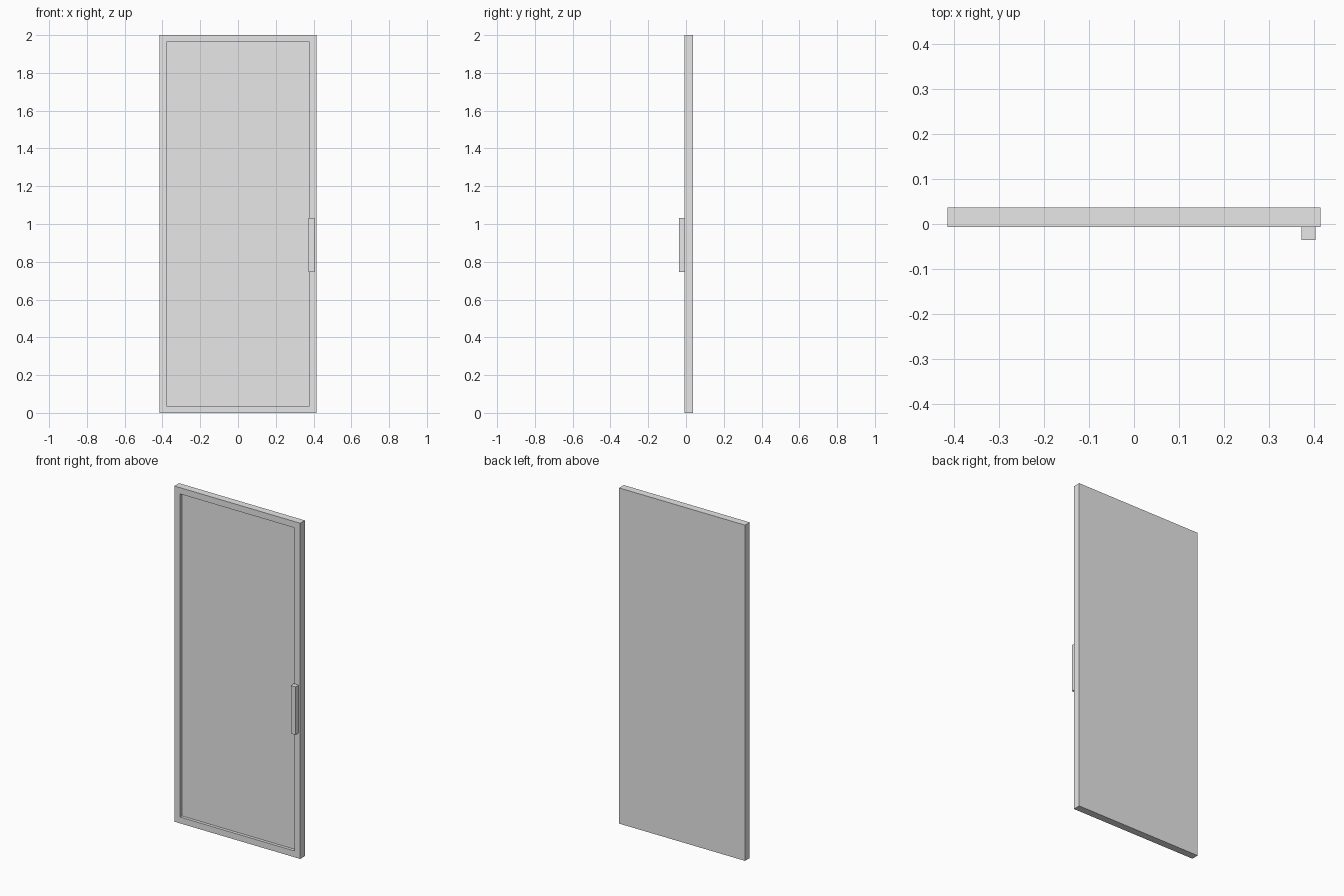
import bpy
import bmesh
from mathutils import Vector

cube = bpy.data.objects.get("Cube")
if cube:
    bpy.data.objects.remove(cube, do_unlink=True)

# Single plain grey finish
GREY = (0.8, 0.8, 0.8, 1)
mat = bpy.data.materials.new("light_grey")
mat.use_nodes = True
mat.diffuse_color = GREY
mat.node_tree.nodes["Principled BSDF"].inputs["Base Color"].default_value = GREY


def box(name, low, high, recess=None):
    """Box between two corners; recess = (border, depth) sinks a front panel."""
    low, high = Vector(low), Vector(high)
    bm = bmesh.new()
    bmesh.ops.create_cube(bm, size=1)
    for v in bm.verts:
        v.co = (low + high) / 2 + v.co * (high - low)
    if recess:
        border, depth = recess
        front = min(bm.faces, key=lambda f: f.calc_center_median().y)
        bmesh.ops.inset_region(bm, faces=[front], thickness=border)
        # Straight recess walls: extrude the panel and push it inward
        panel = bmesh.ops.extrude_discrete_faces(bm, faces=[front])["faces"][0]
        bmesh.ops.translate(bm, verts=panel.verts, vec=(0, depth, 0))
    mesh = bpy.data.meshes.new(name)
    bm.to_mesh(mesh)
    bm.free()
    mesh.materials.append(mat)
    obj = bpy.data.objects.new(name, mesh)
    bpy.context.collection.objects.link(obj)
    return obj


# Door leaf with a shallow recessed panel on the front
FRONT = -0.007
box("door_leaf", (-0.415, FRONT, 0), (0.415, 0.037, 2), recess=(0.053, 0.018))

# Rectangular pull handle on the left stile
box("handle", (0.373, -0.036, 0.747), (0.404, FRONT, 1.033))
